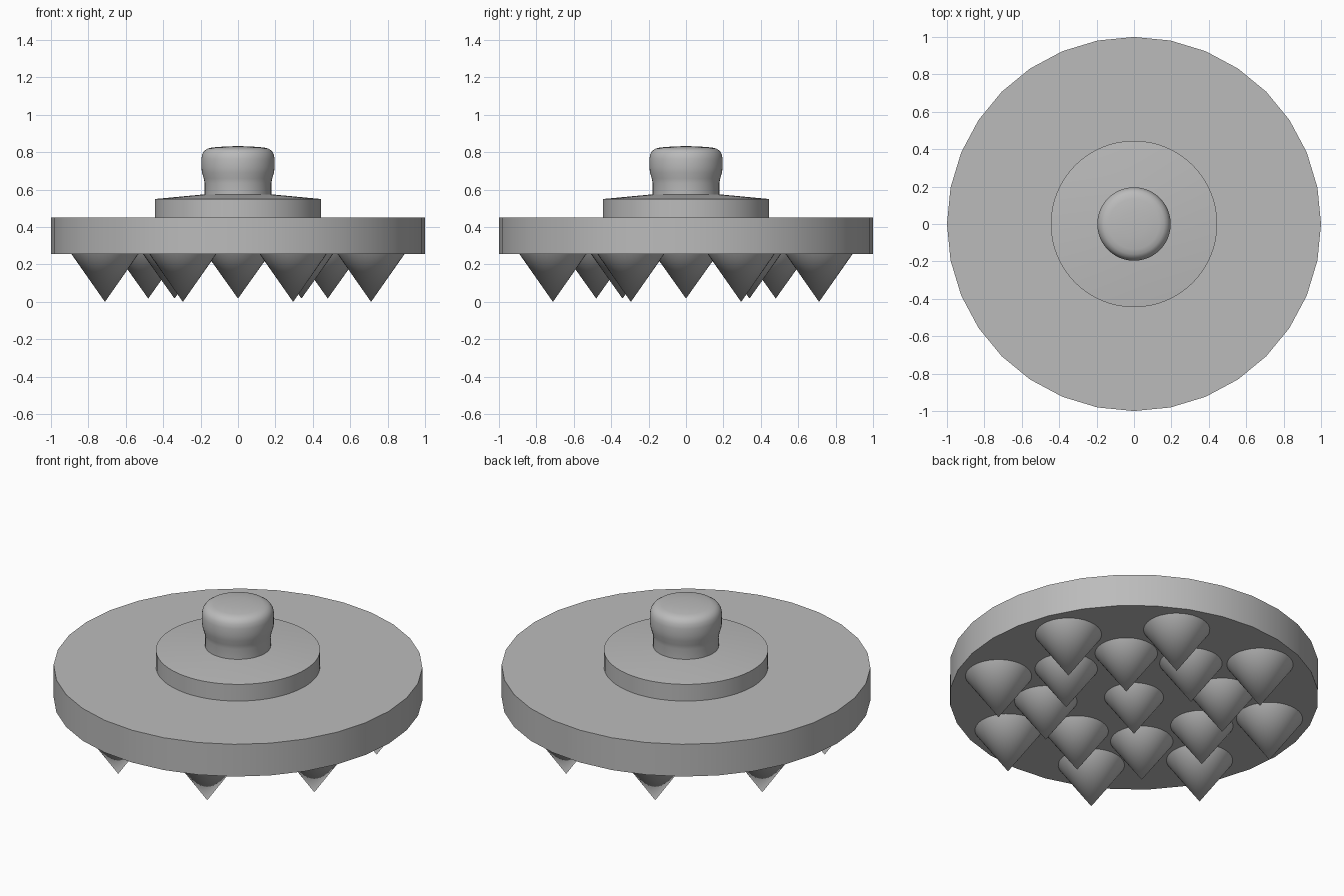
import bpy
import math

cube = bpy.data.objects.get("Cube")
if cube:
    bpy.data.objects.remove(cube, do_unlink=True)

grey = bpy.data.materials.new("plain_grey")
grey.use_nodes = True
colour = (0.5, 0.5, 0.5, 1)
grey.diffuse_color = colour
grey.node_tree.nodes["Principled BSDF"].inputs["Base Color"].default_value = colour


def lathe(name, profile, sides, x=0, y=0, angle=30):
    """Spin a (radius, height) profile around z; zero radius makes a pole."""
    verts, rings, faces = [], [], []
    for r, z in profile:
        count = sides if r > 0 else 1
        rings.append([len(verts) + i % count for i in range(sides)])
        for i in range(count):
            a = math.tau * i / sides
            verts.append((x + r * math.cos(a), y + r * math.sin(a), z))
    for low, high in zip(rings, rings[1:]):
        for i in range(sides):
            j = (i + 1) % sides
            corners = [low[i], low[j], high[j], high[i]]
            faces.append(list(dict.fromkeys(corners)))
    # Close open ends with single flat caps
    if profile[0][0] > 0:
        faces.append(rings[0][::-1])
    if profile[-1][0] > 0:
        faces.append(rings[-1])
    mesh = bpy.data.meshes.new(name)
    mesh.from_pydata(verts, [], faces)
    mesh.materials.append(grey)
    obj = bpy.data.objects.new(name, mesh)
    bpy.context.collection.objects.link(obj)
    bpy.ops.object.select_all(action="DESELECT")
    obj.select_set(True)
    bpy.context.view_layer.objects.active = obj
    bpy.ops.object.shade_smooth_by_angle(angle=math.radians(angle))
    return obj


# Wide base disc and raised hub with a gently sloped top
lathe("base_disc", [(1, 0.257), (1, 0.45)], 32)
lathe("hub", [(0.445, 0.44), (0.445, 0.55), (0.18, 0.575)], 64)

# Knob with a narrow neck and rounded crown
lathe("knob", [(0.178, 0.56), (0.178, 0.635), (0.183, 0.66), (0.192, 0.69),
               (0.196, 0.72), (0.196, 0.765), (0.191, 0.79), (0.18, 0.808),
               (0.162, 0.82), (0.135, 0.826), (0.07, 0.831), (0, 0.833)],
      48, angle=40)


def spike(name, x, y, radius, tip):
    lathe(name, [(0, tip), (radius, 0.26)], 32, x, y, angle=60)


# Spikes underneath: one in the centre and two rings of eight
spike("centre_spike", 0, 0, 0.163, 0.03)
for label, ring, offset, radius, tip in [("inner", 0.48, 0, 0.172, 0.018),
                                         ("outer", 0.77, 0.5, 0.182, 0)]:
    for i in range(8):
        a = math.tau * (i + offset) / 8
        spike(f"{label}_spike_{i + 1}", ring * math.cos(a), ring * math.sin(a),
              radius, tip)
